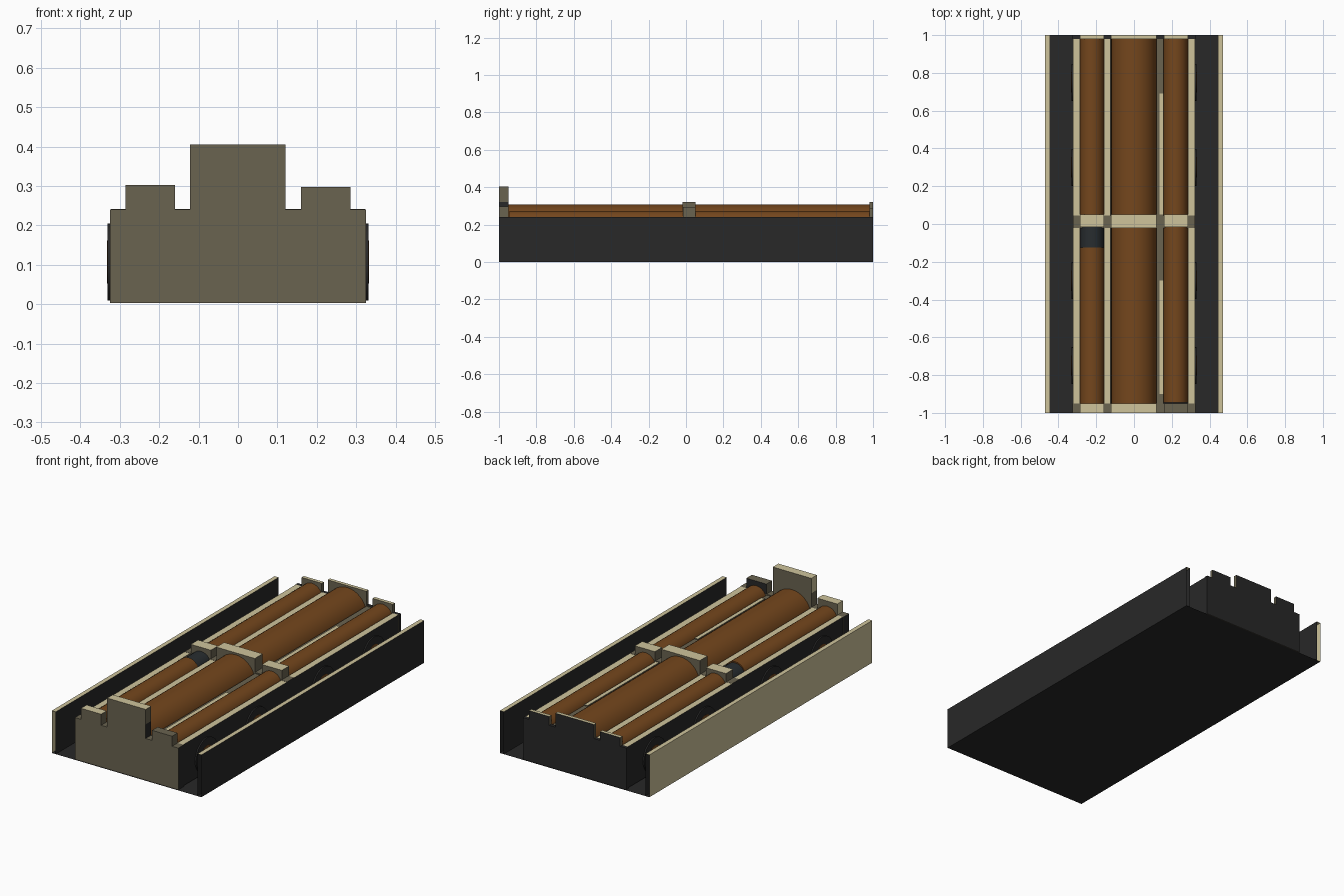
import bpy, bmesh, math
from mathutils import Matrix

if "Cube" in bpy.data.objects:
    bpy.data.objects.remove(bpy.data.objects["Cube"])


def material(name, col):
    m = bpy.data.materials.new(name)
    m.diffuse_color = (*col, 1)
    m.use_nodes = True
    m.node_tree.nodes["Principled BSDF"].inputs["Base Color"].default_value = m.diffuse_color
    return m


MATS = [material("pale_sand", (0.62, 0.55, 0.33)),
        material("olive_drab", (0.142, 0.125, 0.080)),
        material("charcoal", (0.021, 0.021, 0.021)),
        material("brown", (0.175, 0.062, 0.012)),
        material("slate", (0.021, 0.026, 0.029))]
SAND, OLIVE, CHAR, BROWN, SLATE = range(5)


def finish(name, bm):
    me = bpy.data.meshes.new(name)
    bm.to_mesh(me)
    bm.free()
    for m in MATS:
        me.materials.append(m)
    ob = bpy.data.objects.new(name, me)
    bpy.context.collection.objects.link(ob)
    return ob


def box(name, x, y, z, colours=None, base=OLIVE, skip=()):
    """Box from ranges; faces coloured by direction, optionally left open."""
    table = {"+z": SAND}
    table.update(colours or {})
    bm = bmesh.new()
    bmesh.ops.create_cube(bm, size=1)
    for v in bm.verts:
        v.co = [r[0] if c < 0 else r[1] for r, c in zip((x, y, z), v.co)]
    bm.normal_update()
    gone = []
    for f in bm.faces:
        i = max(range(3), key=lambda k: abs(f.normal[k]))
        key = ("+" if f.normal[i] > 0 else "-") + "xyz"[i]
        f.material_index = table.get(key, base)
        if key in skip:
            gone.append(f)
    bmesh.ops.delete(bm, geom=gone, context='FACES')
    return finish(name, bm)


def tube(name, x, z, r, y0, y1, mat, sides=28):
    """Smooth cylinder along y."""
    bm = bmesh.new()
    bmesh.ops.create_cone(bm, cap_ends=True, segments=sides, radius1=r, radius2=r,
                          depth=y1 - y0)
    rot = Matrix.Rotation(math.pi / 2, 4, 'X')
    bm.transform(Matrix.Translation((x, (y0 + y1) / 2, z)) @ rot)
    for f in bm.faces:
        f.material_index = mat
        f.smooth = len(f.verts) == 4
    return finish(name, bm)


# Flat base sheet under everything
bm = bmesh.new()
bmesh.ops.create_grid(bm, x_segments=1, y_segments=1, size=1)
for v in bm.verts:
    v.co.x *= 0.47
for f in bm.faces:
    f.material_index = CHAR
finish("base_sheet", bm)

# Outer side walls, open at the ends
ends = ("+y", "-y", "-z")
box("left_outer_wall", (-0.47, -0.445), (-1, 1), (0, 0.24),
    {"+x": CHAR, "-x": SAND}, skip=ends)
box("right_outer_wall", (0.445, 0.47), (-1, 1), (0, 0.24),
    {"+x": CHAR, "-x": CHAR}, skip=ends)

# Long rails between the tubes
B = 0.006
box("left_outer_rail", (-0.322, -0.287), (-0.95, 0.98), (B, 0.24), {"-x": CHAR})
box("left_inner_rail", (-0.16, -0.124), (-0.95, 0.98), (B, 0.24))
box("right_inner_rail", (0.12, 0.157), (-0.95, 0.98), (B, 0.235), {"+z": OLIVE})
box("right_inner_strip", (0.135, 0.157), (-0.9, -0.3), (0.2, 0.24))
box("right_inner_strip_rear", (0.135, 0.157), (0.05, 0.69), (0.2, 0.24))
box("right_outer_rail", (0.285, 0.322), (-0.95, 0.98), (B, 0.24), {"+x": CHAR})

# Front plate with raised sections
box("front_plate", (-0.325, 0.325), (-1, -0.95), (B / 2, 0.24),
    {"+z": OLIVE, "+x": CHAR, "-x": CHAR})
box("front_centre_lower_plate", (-0.122, 0.12), (-1, -0.95), (0.24, 0.32), {"+x": CHAR})
box("front_centre_plate", (-0.122, 0.12), (-1, -0.95), (0.32, 0.405), {"-x": SAND})
box("front_left_plate", (-0.286, -0.16), (-1, -0.95), (0.24, 0.303), {"-x": SAND})
box("front_right_plate", (0.16, 0.286), (-1, -0.95), (0.24, 0.297),
    {"+y": CHAR, "+z": OLIVE})

# Back plate with raised sections
dark_back = {"+y": CHAR}
box("back_plate", (-0.325, 0.325), (0.98, 1), (B / 2, 0.24),
    {"+y": CHAR, "+x": CHAR, "-x": CHAR, "+z": CHAR})
box("back_centre_plate", (-0.122, 0.12), (0.98, 1), (0.24, 0.32), dark_back)
box("back_left_plate", (-0.286, -0.16), (0.98, 1), (0.24, 0.29), dark_back)
box("back_right_plate", (0.16, 0.286), (0.98, 1), (0.24, 0.29), dark_back)

# Middle cross braces
box("middle_cross_base", (-0.322, 0.322), (-0.02, 0.045), (B, 0.241),
    {"+z": OLIVE, "+x": CHAR, "-x": CHAR})
box("middle_centre_brace", (-0.122, 0.12), (-0.02, 0.05), (0.2, 0.32))
box("middle_left_brace", (-0.286, -0.16), (-0.015, 0.05), (0.2, 0.29))
box("middle_right_brace", (0.16, 0.286), (-0.015, 0.05), (0.2, 0.295))

# Long brown tubes
tube("centre_tube", 0, 0.188, 0.121, -0.95, 0.98, BROWN, sides=36)
tube("right_tube", 0.221, 0.21, 0.064, -0.945, 0.98, BROWN)
tube("left_tube_front", -0.222, 0.21, 0.064, -0.95, -0.125, BROWN)
tube("left_tube_collar", -0.222, 0.205, 0.062, -0.125, 0.0, SLATE)
tube("left_tube_rear", -0.222, 0.21, 0.064, 0.0, 0.98, BROWN)

# Flat round discs with brown hubs on both sides of the core
for side, s in (("left", -1), ("right", 1)):
    for n, y in enumerate((-0.75, -0.3, 0.3, 0.75)):
        for part, r, x, mat in (("disc", 0.098, 0.327, CHAR), ("hub", 0.055, 0.3285, BROWN)):
            ob = tube(f"{side}_{part}_{n + 1}", 0, 0, r, -0.004, 0.004, mat)
            ob.data.transform(Matrix.Translation((s * x, y, 0.107))
                              @ Matrix.Rotation(math.pi / 2, 4, 'Z'))
